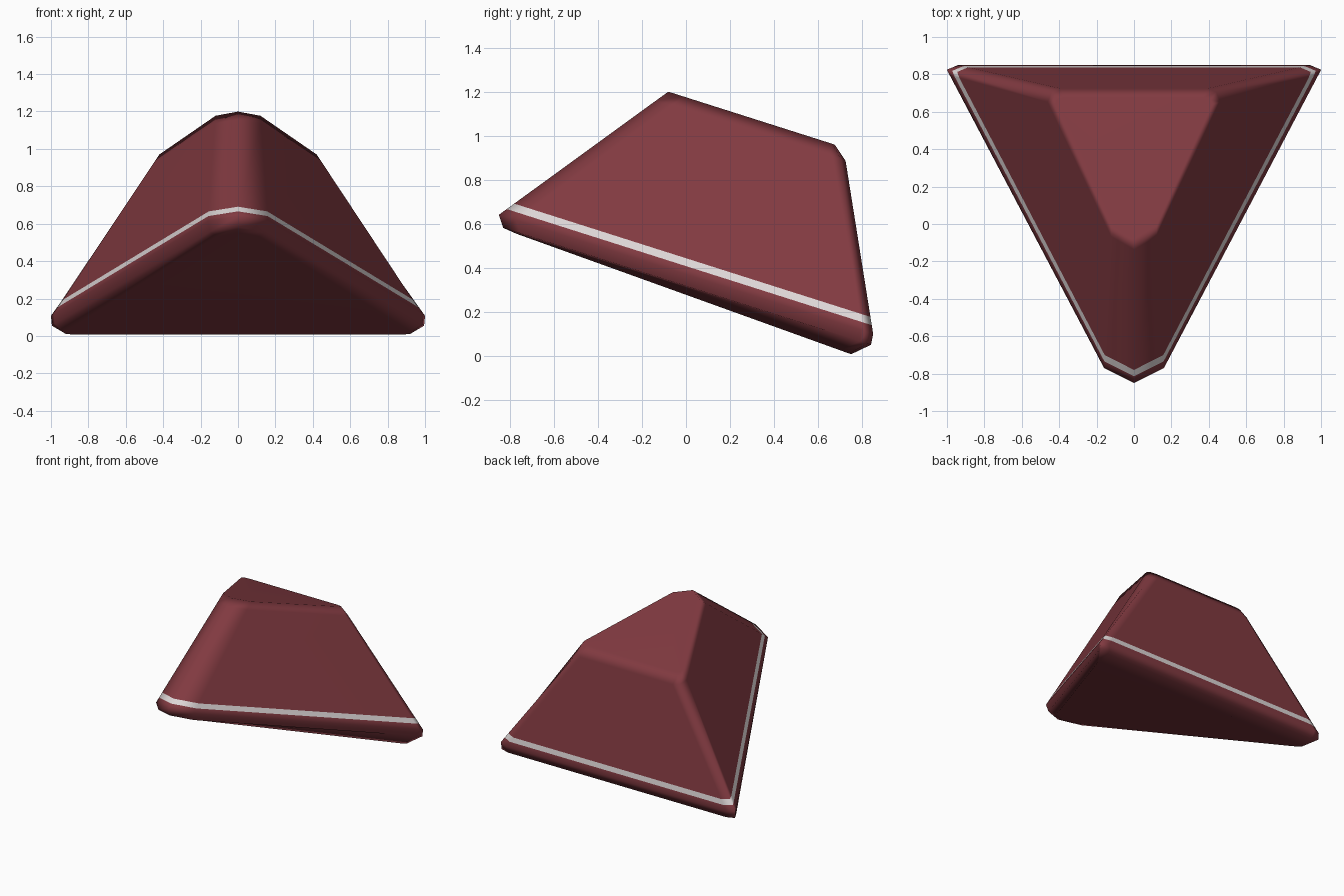
import bpy
import bmesh

cube = bpy.data.objects.get("Cube")
if cube:
    bpy.data.objects.remove(cube, do_unlink=True)


def make_material(name, color):
    mat = bpy.data.materials.new(name)
    mat.use_nodes = True
    mat.diffuse_color = color
    bsdf = mat.node_tree.nodes["Principled BSDF"]
    bsdf.inputs["Base Color"].default_value = color
    bsdf.inputs["Roughness"].default_value = 0.6
    return mat


SLOPE = 0.318  # forward rise shared by the rim, the stripe and the top


def lift(half, height, slope=SLOPE):
    """Half outline in plan -> points on a plane tilted up to the front."""
    return [(x, y, height - slope * y) for x, y in half]


def blend(a, b, t):
    return [tuple(p + (q - p) * t for p, q in zip(u, v)) for u, v in zip(a, b)]


# Half outlines: nose, nose side, flank end, corner, back end
bottom = lift([(0, -0.77), (0.11, -0.71), (0.92, 0.70), (0.92, 0.74), (0.87, 0.75)], 0.277, 0.36)
chamfer = lift([(0, -0.83), (0.15, -0.755), (0.98, 0.79), (0.995, 0.825), (0.93, 0.84)], 0.317)
rim = lift([(0, -0.85), (0.16, -0.77), (0.985, 0.795), (1.0, 0.825), (0.94, 0.85)], 0.37)
shoulder = lift([(0, -0.137), (0.123, -0.066), (0.462, 0.652), (0.44, 0.705), (0.395, 0.725)], 1.115)
top = lift([(0, -0.08), (0.12, -0.01), (0.42, 0.64), (0.41, 0.665), (0.37, 0.675)], 1.174)
stripe_low = blend(rim, shoulder, 0.05)
stripe_high = blend(rim, shoulder, 0.098)
rings = [bottom, chamfer, rim, stripe_low, stripe_high, shoulder, top]
STRIPE = 3

# Shell: mirrored rings bridged upwards, then capped
bm = bmesh.new()
loops = []
for half in rings:
    full = half + [(-x, y, z) for x, y, z in reversed(half[1:])]
    loops.append([bm.verts.new(p) for p in full])
for level, (low, high) in enumerate(zip(loops, loops[1:])):
    n = len(low)
    for i in range(n):
        j = (i + 1) % n
        face = bm.faces.new((low[i], low[j], high[j], high[i]))
        face.material_index = 1 if level == STRIPE else 0
bm.faces.new(loops[-1])
bm.faces.new(list(reversed(loops[0])))
bmesh.ops.recalc_face_normals(bm, faces=bm.faces)

mesh = bpy.data.meshes.new("wedge_body")
bm.to_mesh(mesh)
bm.free()
body = bpy.data.objects.new("wedge_body", mesh)
bpy.context.collection.objects.link(body)
mesh.materials.append(make_material("dark_red", (0.22, 0.042, 0.052, 1)))
mesh.materials.append(make_material("pale_grey", (0.72, 0.67, 0.67, 1)))

# Soft shading, with broad faces kept flat
for poly in mesh.polygons:
    poly.use_smooth = True
weighted = body.modifiers.new("face_weighted_shading", "WEIGHTED_NORMAL")
weighted.weight = 60
